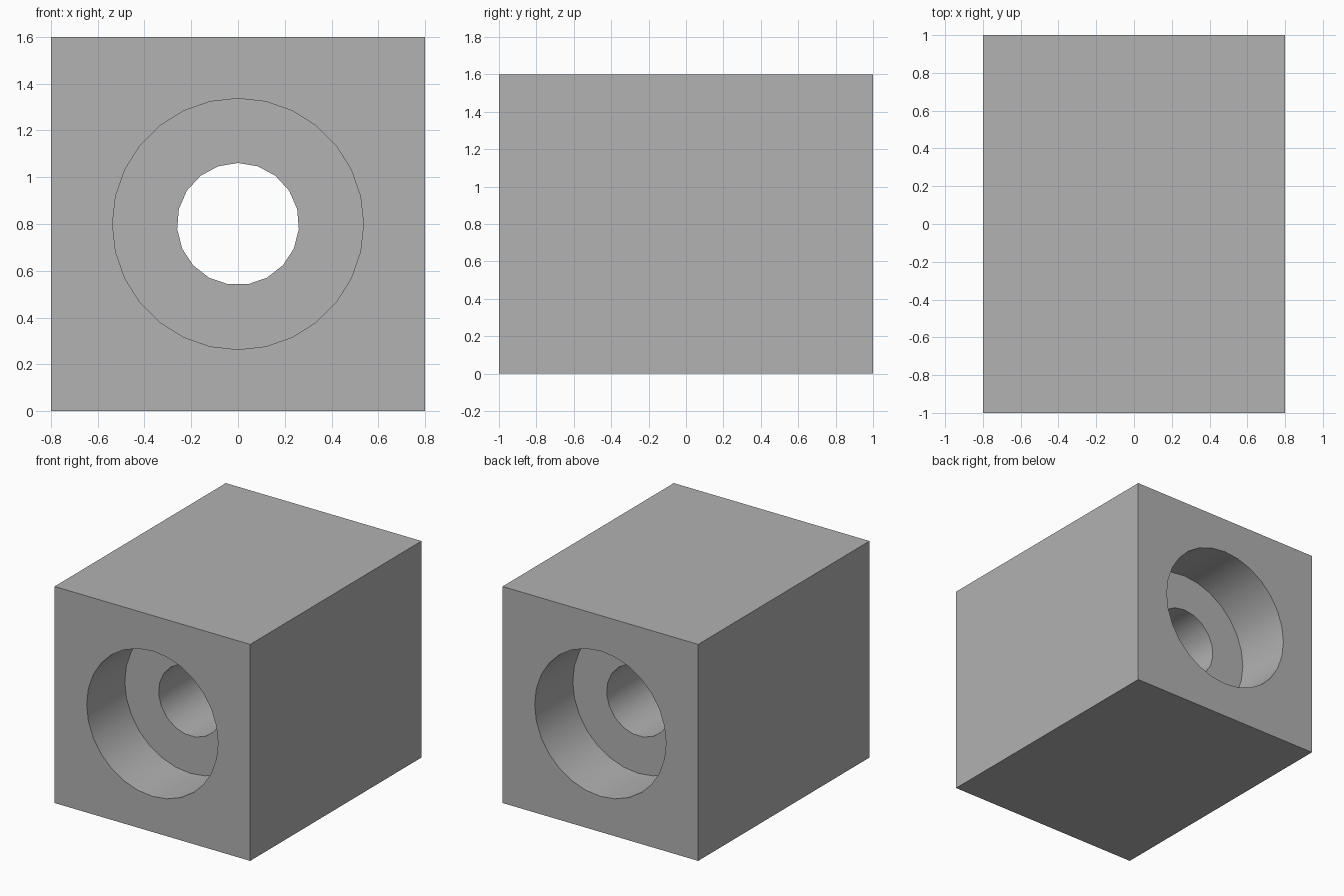
import bpy
import math

WIDTH, LENGTH, HEIGHT = 1.6, 2.0, 1.6
SEAT_RADIUS, SEAT_DEPTH = 0.537, 0.445
BORE_RADIUS = 0.261

start_cube = bpy.data.objects.get("Cube")
if start_cube:
    bpy.data.objects.remove(start_cube, do_unlink=True)

# Material
grey = bpy.data.materials.new("plain grey")
grey.use_nodes = True
colour = (0.445, 0.445, 0.445, 1)
grey.diffuse_color = colour
grey.node_tree.nodes["Principled BSDF"].inputs["Base Color"].default_value = colour

# Solid block
bpy.ops.mesh.primitive_cube_add(size=1, location=(0, 0, HEIGHT / 2))
block = bpy.context.object
block.name = "bored_block"
block.scale = (WIDTH, LENGTH, HEIGHT)
bpy.ops.object.transform_apply(location=True, rotation=True, scale=True)
block.data.materials.append(grey)


def drill(name, radius, sides, y_start, y_end):
    """Cut a round hole along y, with a corner of the polygon at the top."""
    bpy.ops.mesh.primitive_cylinder_add(
        vertices=sides, radius=radius, depth=y_end - y_start,
        location=(0, (y_start + y_end) / 2, HEIGHT / 2),
        rotation=(math.pi / 2, 0, 0))
    cutter = bpy.context.object
    cutter.name = name
    cutter.hide_render = True
    cutter.data.materials.append(grey)
    cut = block.modifiers.new(name, 'BOOLEAN')
    cut.operation = 'DIFFERENCE'
    cut.solver = 'EXACT'
    cut.object = cutter
    bpy.ops.object.select_all(action='DESELECT')
    block.select_set(True)
    bpy.context.view_layer.objects.active = block
    bpy.ops.object.modifier_apply(modifier=cut.name)
    bpy.data.objects.remove(cutter, do_unlink=True)


# Wide seats at both ends, joined by a narrow through bore
end, over = LENGTH / 2, 0.1
drill("front_seat_cutter", SEAT_RADIUS, 28, -end - over, -end + SEAT_DEPTH)
drill("back_seat_cutter", SEAT_RADIUS, 28, end - SEAT_DEPTH, end + over)
drill("bore_cutter", BORE_RADIUS, 19, -end, end)

# Round walls smooth, edges crisp
bpy.ops.object.shade_smooth_by_angle(angle=math.radians(30))
